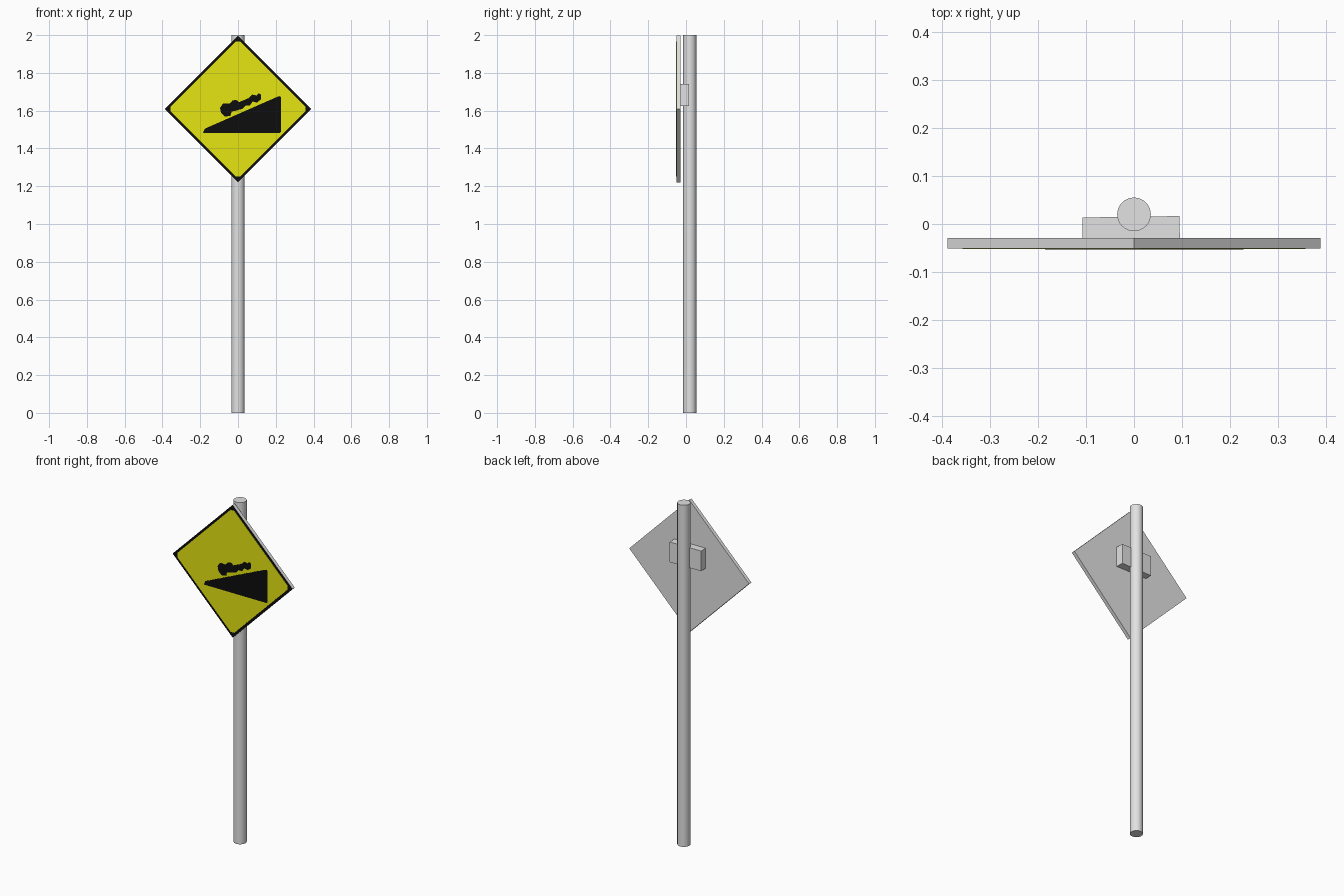
import bpy, bmesh, math
from mathutils import Vector

cube = bpy.data.objects.get("Cube")
if cube:
    bpy.data.objects.remove(cube, do_unlink=True)


def material(name, rgb):
    m = bpy.data.materials.new(name)
    m.use_nodes = True
    m.diffuse_color = (*rgb, 1)
    m.node_tree.nodes["Principled BSDF"].inputs["Base Color"].default_value = (*rgb, 1)
    return m


grey = material("galvanised grey", (0.76, 0.76, 0.76))
yellow = material("sign yellow", (0.78, 0.78, 0.006))
black = material("sign black", (0.004, 0.004, 0.004))

SIGN_Z = 1.609
FRONT, BACK = -0.0505, -0.029
LAYER = 0.0012


def plate(name, outline, front, back, mats):
    """Extrude an (x, z) outline from front to back; a second material colours the front face."""
    bm = bmesh.new()
    base = bm.faces.new([bm.verts.new((x, front, z)) for x, z in outline])
    ext = bmesh.ops.extrude_face_region(bm, geom=[base], use_keep_orig=True)
    moved = [v for v in ext["geom"] if isinstance(v, bmesh.types.BMVert)]
    bmesh.ops.translate(bm, verts=moved, vec=(0, back - front, 0))
    bmesh.ops.recalc_face_normals(bm, faces=bm.faces)
    for f in bm.faces:
        f.material_index = len(mats) - 1 if f.normal.y < -0.9 else 0
    mesh = bpy.data.meshes.new(name)
    bm.to_mesh(mesh)
    bm.free()
    for m in mats:
        mesh.materials.append(m)
    obj = bpy.data.objects.new(name, mesh)
    bpy.context.collection.objects.link(obj)
    return obj


def diamond(radius, cut=0.0):
    """Diamond outline around the sign centre, its tips optionally cut off."""
    pts = []
    for i in range(4):
        a = math.radians(90 * i)
        tip = Vector((math.cos(a), math.sin(a)))
        side = Vector((-tip.y, tip.x))
        offsets = (-cut, cut) if cut else (0,)
        pts += [tip * (radius - cut) + side * s for s in offsets]
    return [(p.x, p.y + SIGN_Z) for p in pts]


# Post
bpy.ops.mesh.primitive_cylinder_add(vertices=32, radius=0.035, depth=2, location=(0, 0.02, 1))
post = bpy.context.object
post.name = "post"
post.data.materials.append(grey)
bpy.ops.object.shade_smooth_by_angle(angle=math.radians(40))

# Bracket clamping the sign to the post, very slightly twisted
bpy.ops.mesh.primitive_cube_add(size=1, location=(-0.006, -0.008, 1.683), rotation=(0, 0, 0.015))
bracket = bpy.context.object
bracket.name = "bracket"
bracket.scale = (0.202, 0.046, 0.118)
bracket.data.materials.append(grey)

# Sign panel with black border and yellow field
plate("sign_panel", diamond(0.388), FRONT, BACK, [grey, black])
plate("yellow_field", diamond(0.369, 0.012), FRONT - LAYER, FRONT, [yellow])

# Hill symbol
hill = [(-0.185, 1.483), (0.222, 1.483), (0.228, 1.49), (0.228, 1.67),
        (0.22, 1.677), (0.205, 1.672), (-0.175, 1.505)]
plate("hill_symbol", hill, FRONT - 2 * LAYER, FRONT - LAYER, [black])

# Vehicle symbol rolling down the slope
vehicle = [(-0.095, 1.615), (-0.08, 1.637), (-0.045, 1.637), (-0.03, 1.653),
           (-0.01, 1.658), (0.005, 1.645), (0.058, 1.667), (0.075, 1.685),
           (0.1, 1.68), (0.107, 1.692), (0.122, 1.686), (0.122, 1.66),
           (0.1, 1.643), (0.078, 1.648), (0.062, 1.627), (0.04, 1.627),
           (0.025, 1.61), (-0.012, 1.6), (-0.034, 1.595), (-0.04, 1.573),
           (-0.07, 1.568), (-0.09, 1.588)]
plate("vehicle_symbol", vehicle, FRONT - 2 * LAYER, FRONT - LAYER, [black])
